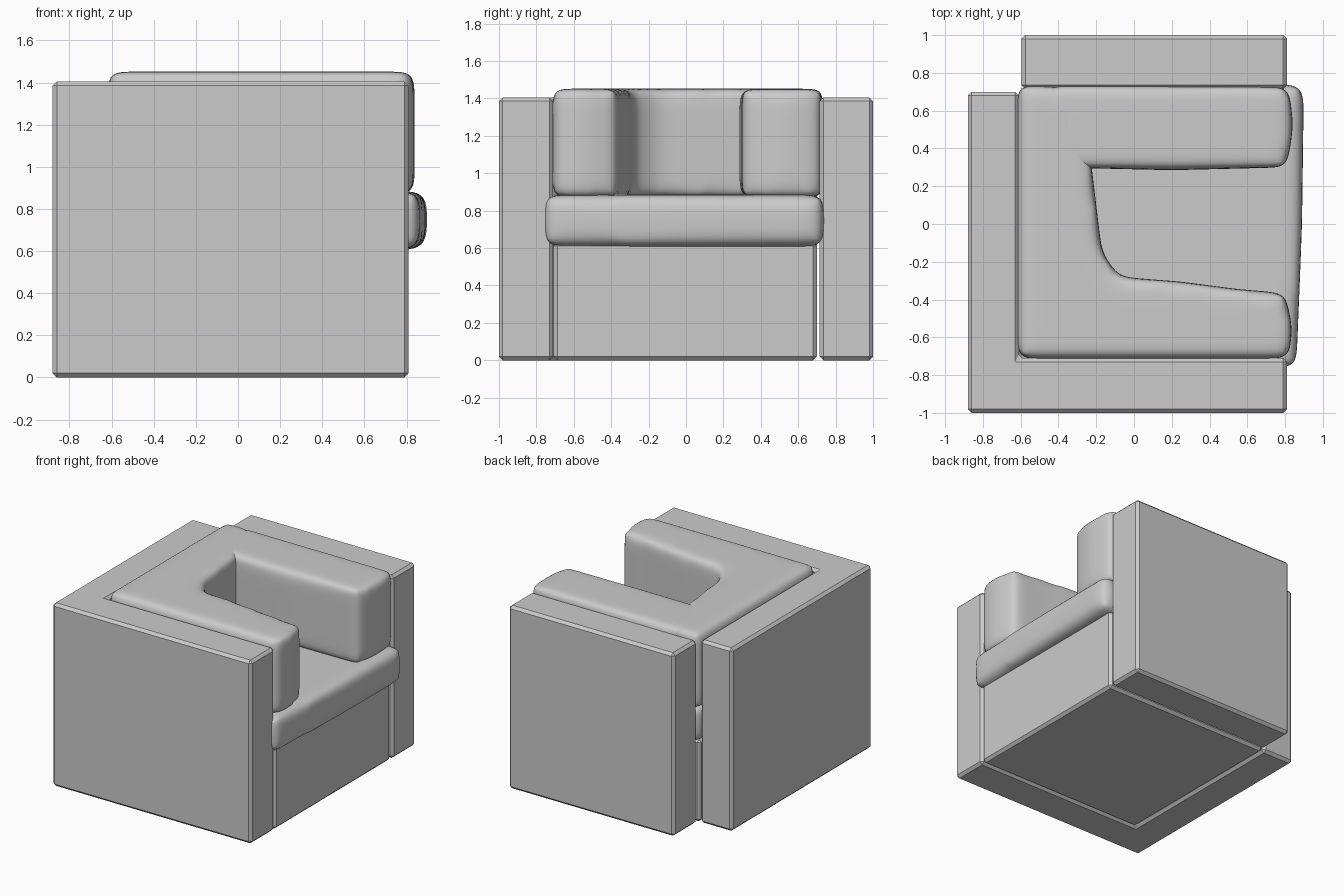
import bpy, bmesh

if "Cube" in bpy.data.objects:
    bpy.data.objects.remove(bpy.data.objects["Cube"])


def prism(name, outline, z0, z1):
    """Extrude a flat outline into a closed solid."""
    bm = bmesh.new()
    bottom = bm.faces.new([bm.verts.new((x, y, z0)) for x, y in outline])
    ext = bmesh.ops.extrude_face_region(bm, geom=[bottom], use_keep_orig=True)
    for v in ext["geom"]:
        if isinstance(v, bmesh.types.BMVert):
            v.co.z = z1
    bmesh.ops.recalc_face_normals(bm, faces=bm.faces)
    mesh = bpy.data.meshes.new(name)
    bm.to_mesh(mesh)
    bm.free()
    obj = bpy.data.objects.new(name, mesh)
    bpy.context.collection.objects.link(obj)
    return obj


def rect(x0, x1, y0, y1):
    return [(x0, y0), (x1, y0), (x1, y1), (x0, y1)]


def panel(name, outline, z1):
    """Hard board with a narrow chamfer."""
    obj = prism(name, outline, 0, z1)
    bev = obj.modifiers.new("chamfer", "BEVEL")
    bev.width = 0.02
    bev.segments = 1
    return obj


def cushion(name, outline, z0, z1, softness):
    """Solid relaxed into a soft padded shape."""
    obj = prism(name, outline, z0, z1)
    rem = obj.modifiers.new("even_mesh", "REMESH")
    rem.mode = "VOXEL"
    rem.voxel_size = 0.025
    rem.use_smooth_shade = True
    smo = obj.modifiers.new("soften", "SMOOTH")
    smo.factor = 0.5
    smo.iterations = softness
    return obj


# Outer boards: L-shaped shell, separate side board, base block
panel("corner_shell", [(-0.88, -1), (0.81, -1), (0.81, -0.71), (-0.61, -0.71),
                       (-0.61, 0.70), (-0.88, 0.70)], 1.405)
panel("side_board", rect(-0.595, 0.81, 0.715, 1.0), 1.405)
panel("base", rect(-0.605, 0.808, -0.708, 0.70), 0.63)

# Seat cushion, bulging past the boards at the open side
cushion("seat_cushion", [(-0.62, -0.75), (0.86, -0.76), (0.89, 0.0),
                         (0.90, 0.74), (-0.62, 0.74)], 0.605, 0.885, 40)

# L-shaped bolster for one arm and the backrest
cushion("corner_bolster", [(-0.62, -0.715), (0.82, -0.715), (0.84, -0.55),
                           (0.80, -0.365), (0.55, -0.345), (0.25, -0.305),
                           (-0.08, -0.28), (-0.17, -0.15), (-0.20, 0.1),
                           (-0.23, 0.35), (-0.33, 0.72), (-0.62, 0.74)],
        0.87, 1.452, 34)

# Straight bolster for the other arm
cushion("arm_bolster", [(-0.45, 0.30), (0.2, 0.285), (0.81, 0.30),
                        (0.845, 0.52), (0.82, 0.725), (-0.45, 0.735)],
        0.87, 1.45, 34)
